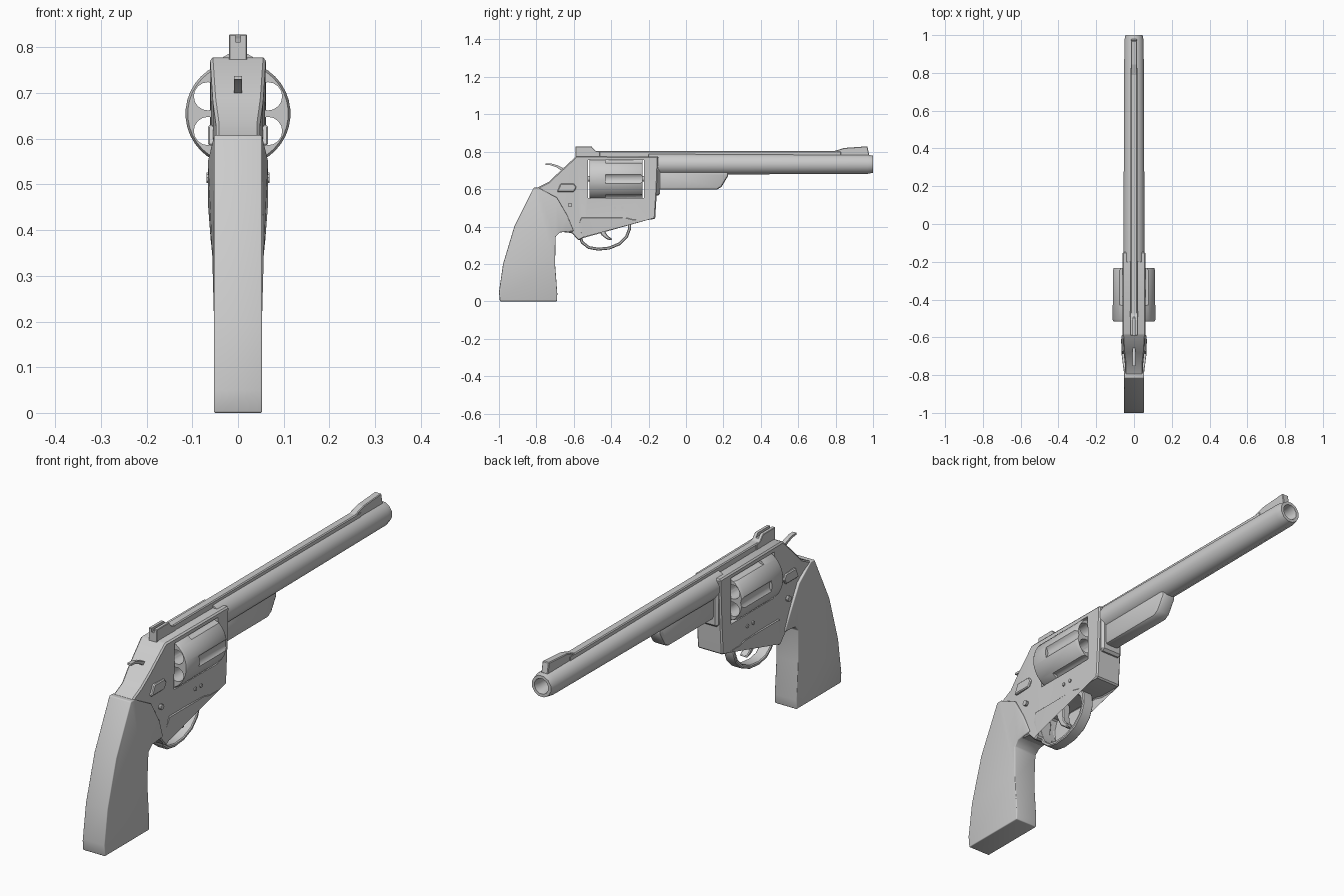
import bpy, bmesh
from math import cos, sin, pi, radians
from mathutils import Vector, Matrix

if "Cube" in bpy.data.objects:
    bpy.data.objects.remove(bpy.data.objects["Cube"])


def make(name, bm):
    bmesh.ops.recalc_face_normals(bm, faces=bm.faces)
    me = bpy.data.meshes.new(name)
    bm.to_mesh(me)
    bm.free()
    ob = bpy.data.objects.new(name, me)
    bpy.context.collection.objects.link(ob)
    return ob


def apply_mods(ob):
    bpy.ops.object.select_all(action='DESELECT')
    ob.select_set(True)
    bpy.context.view_layer.objects.active = ob
    for m in list(ob.modifiers):
        bpy.ops.object.modifier_apply(modifier=m.name)


def smooth(ob, angle=35):
    apply_mods(ob)
    bpy.ops.object.shade_smooth_by_angle(angle=radians(angle))


def prism(name, pts, hw, bevel=0.0, seg=1, limit=30):
    """Side profile (y, z) extruded across x; hw is a number or f(y, z)."""
    width = hw if callable(hw) else (lambda y, z: hw)
    bm = bmesh.new()
    sides = [[bm.verts.new((s * width(y, z), y, z)) for y, z in pts] for s in (-1, 1)]
    bm.faces.new(sides[0])
    bm.faces.new(sides[1][::-1])
    n = len(pts)
    for i in range(n):
        j = (i + 1) % n
        bm.faces.new((sides[0][i], sides[1][i], sides[1][j], sides[0][j]))
    bmesh.ops.triangulate(bm, faces=[f for f in bm.faces if len(f.verts) > 4 and callable(hw)])
    ob = make(name, bm)
    if bevel:
        m = ob.modifiers.new("Bevel", 'BEVEL')
        m.width, m.segments = bevel, seg
        m.limit_method, m.angle_limit = 'ANGLE', radians(limit)
    apply_mods(ob)
    return ob


def ribbon(name, path, thick, hw, bevel=0.0):
    """Flat strip following a (y, z) path, with per-point half thickness."""
    left, right = [], []
    for i, p in enumerate(path):
        a, b = Vector(path[max(i - 1, 0)]), Vector(path[min(i + 1, len(path) - 1)])
        d = (b - a).normalized()
        n = Vector((-d.y, d.x)) * thick[i]
        left.append(tuple(Vector(p) + n))
        right.append(tuple(Vector(p) - n))
    return prism(name, left + right[::-1], hw, bevel)


def lathe(name, profile, z, sides):
    """Closed (radius, y) profile turned around the y axis at height z."""
    bm = bmesh.new()
    rings = [[bm.verts.new((r * cos(2 * pi * (k + .5) / sides), y,
                            z + r * sin(2 * pi * (k + .5) / sides)))
              for k in range(sides)] for r, y in profile]
    for i, ring in enumerate(rings):
        nxt = rings[(i + 1) % len(rings)]
        for k in range(sides):
            m = (k + 1) % sides
            bm.faces.new((ring[k], ring[m], nxt[m], nxt[k]))
    return make(name, bm)


def rods(name, items, sides, axis='X'):
    """One mesh of several rods: (centre, radius, length) along x or y axis."""
    rot = Matrix.Rotation(pi / 2, 4, 'Y' if axis == 'X' else 'X')
    bm = bmesh.new()
    for c, r, length in items:
        bmesh.ops.create_cone(bm, cap_ends=True, segments=sides, radius1=r, radius2=r,
                              depth=length, matrix=Matrix.Translation(c) @ rot)
    return make(name, bm)


def cut(ob, cutter):
    m = ob.modifiers.new("Cut", 'BOOLEAN')
    m.operation, m.object, m.solver = 'DIFFERENCE', cutter, 'EXACT'
    apply_mods(ob)
    bpy.data.objects.remove(cutter)


# Barrel: tapered tube with a hollow muzzle
smooth(lathe("barrel", [(.03, -.2), (.058, -.2), (.058, -.12), (.053, .97), (.047, 1.0),
                        (.034, 1.0), (.029, .97)], .733, 12))

# Rib, sights and the lug under the barrel
prism("barrel_rib", [(-.56, .765), (.83, .77), (.83, .803), (-.56, .803)], .018, .004)
prism("front_sight", [(.77, .78), (.78, .80), (.845, .82), (.97, .829), (.98, .78)], .016, .003)
rear_sight = prism("rear_sight", [(-.59, .77), (-.59, .828), (-.505, .828), (-.485, .805),
                                  (-.46, .80), (-.46, .77)], .02, .002)
cut(rear_sight, prism("notch_cutter", [(-.7, .812), (-.7, .9), (-.4, .9), (-.4, .812)], .006))
smooth(prism("barrel_lug", [(-.17, .70), (-.17, .597), (.165, .597), (.19, .612),
                            (.225, .67), (.225, .70)], .034, .014, 2, 60))
prism("crane", [(-.2, .565), (-.14, .565), (-.14, .765), (-.2, .775)], .052, .01)

# Frame with a window for the cylinder
frame = prism("frame", [(-.165, .44), (-.155, .60), (-.148, .775), (-.585, .778), (-.68, .69),
                        (-.735, .638), (-.80, .605), (-.76, .50), (-.69, .38), (-.655, .37),
                        (-.61, .365), (-.575, .325), (-.555, .335), (-.578, .40), (-.56, .45),
                        (-.31, .45), (-.27, .44)],
              lambda y, z: .061 if y > -.6 and z > .42 else (.055 if y > -.7 else .048), .006)
cut(frame, prism("window_cutter", [(-.525, .552), (-.225, .552), (-.225, .755), (-.525, .755)], .2))
smooth(frame, 25)

# Cylinder with six open chambers and six flutes
CZ = .655
smooth_cyl = lathe("cylinder", [(.012, -.515), (.110, -.515), (.115, -.505), (.115, -.245),
                                (.108, -.232), (.012, -.232)], CZ, 36)


def around(radius, start):
    return [(radius * cos(start + k * pi / 3), radius * sin(start + k * pi / 3) + CZ)
            for k in range(6)]


cut(smooth_cyl, rods("chamber_cutter", [(Vector((x, -.37, z)), .031, .5)
                                        for x, z in around(.076, pi / 6)], 16, 'Y'))
cut(smooth_cyl, rods("flute_cutter", [(Vector((x, -.30, z)), .034, .26)
                                      for x, z in around(.136, 0)], 16, 'Y'))
smooth(smooth_cyl)
smooth(rods("cylinder_pin", [(Vector((0, -.36, CZ)), .014, .36)], 12, 'Y'))

# Grip, slightly wider near the top
smooth(prism("grip", [(-.995, .0), (-1.0, .05), (-.978, .20), (-.918, .40), (-.815, .608),
                      (-.79, .608), (-.69, .555), (-.635, .46), (-.60, .375), (-.64, .372),
                      (-.675, .368), (-.697, .345), (-.70, .20), (-.688, .04), (-.69, .0)],
             lambda y, z: .053 + .013 * min(max((z - .3) / .15, 0), 1) * (y > -.75),
             .018, 3, 40), 40)

# Trigger guard and trigger
guard = [(-.572, .43), (-.575, .37), (-.555, .315), (-.52, .288), (-.47, .279), (-.41, .285),
         (-.355, .308), (-.318, .345), (-.301, .39), (-.305, .43), (-.325, .46)]
smooth(ribbon("trigger_guard", guard, [.013] + [.008] * 8 + [.011, .016], .026, .004), 40)
trigger = [(-.47, .47), (-.455, .43), (-.452, .395), (-.44, .36), (-.42, .34), (-.397, .33)]
smooth(ribbon("trigger", trigger, [.032, .026, .019, .013, .009, .005], .018, .004), 40)

# Hammer with a thin curved spur
smooth(ribbon("hammer", [(-.61, .68), (-.655, .702), (-.69, .722), (-.725, .733), (-.752, .734)],
              [.03, .009, .006, .005, .004], .009), 40)

# Side screws and the cylinder release
smooth(rods("frame_screws", [(Vector((0, -.62, .515)), .012, .138),
                             (Vector((0, -.38, .50)), .008, .126),
                             (Vector((0, -.34, .50)), .008, .126)], 10))
prism("cylinder_release", [(-.69, .585), (-.60, .585), (-.585, .61), (-.60, .63), (-.67, .63)],
      .066, .004)
